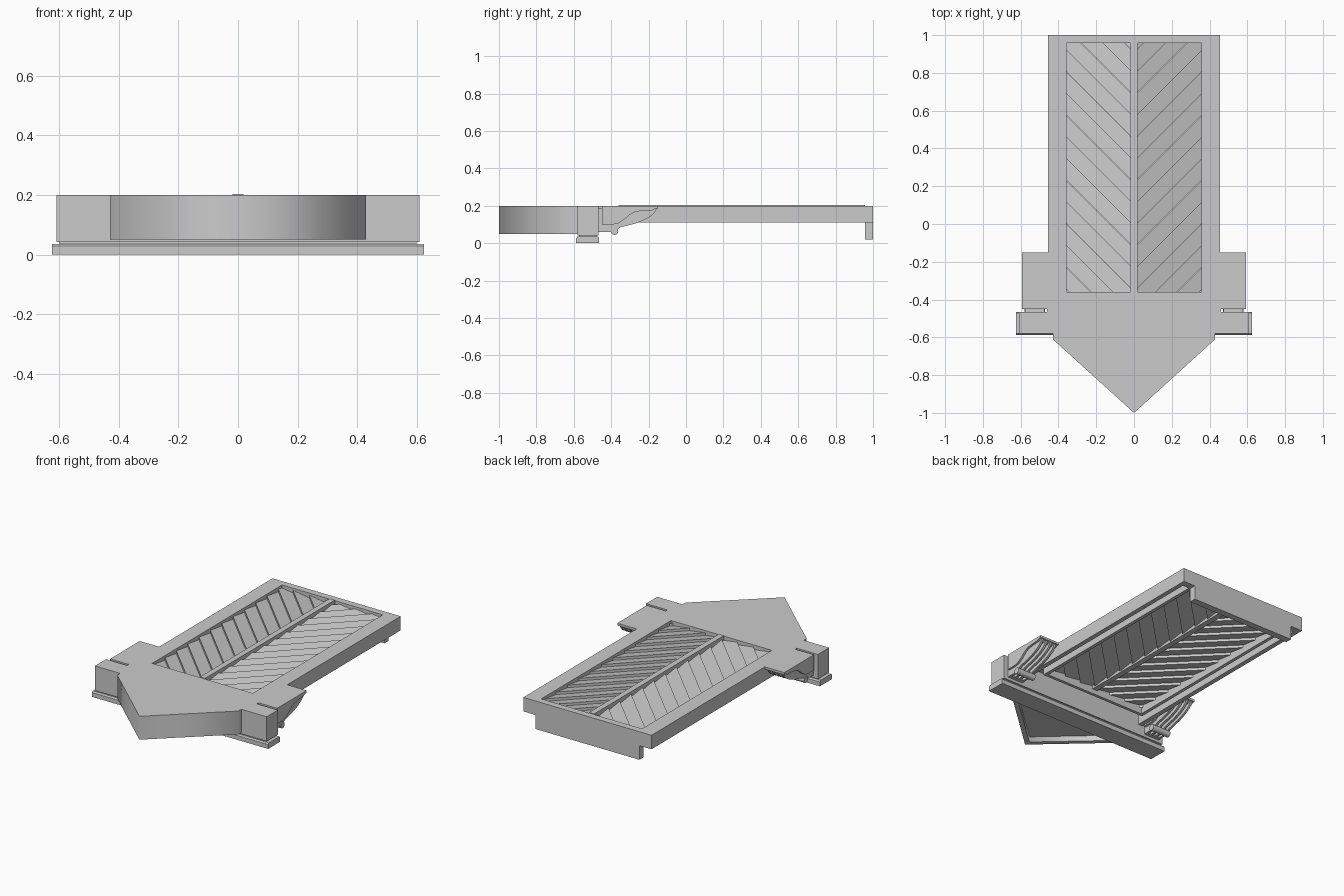
import bpy, bmesh, math
from mathutils import Vector

if "Cube" in bpy.data.objects:
    bpy.data.objects.remove(bpy.data.objects["Cube"])

grey = bpy.data.materials.new("plain_grey")
grey.diffuse_color = (0.6, 0.6, 0.6, 1)
grey.use_nodes = True
grey.node_tree.nodes["Principled BSDF"].inputs["Base Color"].default_value = grey.diffuse_color


def finish(name, bm, mirror=True, smooth_angle=None):
    # Drop faces lying on the centre plane, then mirror the half
    bmesh.ops.recalc_face_normals(bm, faces=bm.faces)
    if mirror:
        inner = [f for f in bm.faces if all(abs(v.co.x) < 1e-5 for v in f.verts)]
        bmesh.ops.delete(bm, geom=inner, context='FACES')
    if smooth_angle:
        for f in bm.faces:
            f.smooth = True
        for e in bm.edges:
            e.smooth = e.calc_face_angle(0) < math.radians(smooth_angle)
    mesh = bpy.data.meshes.new(name)
    bm.to_mesh(mesh)
    bm.free()
    mesh.materials.append(grey)
    ob = bpy.data.objects.new(name, mesh)
    bpy.context.collection.objects.link(ob)
    if mirror:
        ob.modifiers.new("mirror", 'MIRROR')
    return ob


def add_prism(bm, base, offset):
    off = Vector(offset)
    lo = [bm.verts.new(p) for p in base]
    hi = [bm.verts.new(Vector(p) + off) for p in base]
    bm.faces.new(lo)
    bm.faces.new(hi)
    n = len(base)
    for i in range(n):
        j = (i + 1) % n
        bm.faces.new((lo[i], lo[j], hi[j], hi[i]))


def plan(name, pts, z0, z1, smooth_angle=None):
    bm = bmesh.new()
    add_prism(bm, [(x, y, z0) for x, y in pts], (0, 0, z1 - z0))
    return finish(name, bm, smooth_angle=smooth_angle)


def box(name, x0, x1, y0, y1, z0, z1):
    return plan(name, [(x0, y0), (x1, y0), (x1, y1), (x0, y1)], z0, z1)


def side(name, pts, spans, smooth_angle=None):
    bm = bmesh.new()
    for x0, x1 in spans:
        add_prism(bm, [(x0, y, z) for y, z in pts], (x1 - x0, 0, 0))
    return finish(name, bm, smooth_angle=smooth_angle)


# Top deck: half outline wrapped round the panel opening
plan("top_deck", [(0, -1), (.43, -.61), (.43, -.58), (.61, -.58), (.61, -.467),
                  (.46, -.467), (.46, -.45), (.593, -.45), (.593, -.15),
                  (.455, -.15), (.455, 1), (0, 1), (0, .957), (.358, .957),
                  (.358, -.36), (0, -.36)], .185, .2, 86)

# Hollow frame walls under the deck
box("side_wall", .425, .455, -.467, 1, .11, .185)
box("opening_side_wall", .358, .38, -.38, .957, .11, .185)
box("opening_front_wall", 0, .358, -.38, -.36, .11, .185)
box("rear_wall", 0, .425, .957, 1, .11, .185)
box("rear_lip", 0, .37, .957, 1, .02, .11)

# Pointed nose: smooth outer wall with a recessed underside
plan("nose_wall", [(0, -1), (.43, -.61), (.43, -.57), (.40, -.57),
                   (.40, -.597), (0, -.96)], .05, .185, 86)
plan("nose_underside", [(0, -.965), (.405, -.6), (.405, -.57), (0, -.57)], .085, .18)

# Cross beam and its full-width foot
box("cross_beam", 0, .61, -.58, -.467, .042, .185)
box("beam_neck", 0, .6, -.573, -.475, .03, .042)
side("beam_foot", [(-.587, 0), (-.587, .028), (-.58, .036), (-.472, .036),
                   (-.465, .028), (-.465, 0)], [(0, .625)])
box("wing_link", .475, .575, -.47, -.445, .06, .185)

# Curved brackets below the wings
side("wing_bracket", [(-.45, .185), (-.45, .1), (-.39, .1), (-.36, .107),
                      (-.33, .127), (-.30, .153), (-.27, .168), (-.23, .174),
                      (-.18, .176), (-.165, .185)], [(.455, .593)], 30)
side("wing_rib", [(-.465, .11), (-.465, .06), (-.39, .06), (-.35, .085),
                  (-.27, .105), (-.22, .125), (-.18, .15), (-.165, .168),
                  (-.155, .187), (-.27, .187), (-.32, .15), (-.37, .11)],
     [(.47 + i * .032, .484 + i * .032) for i in range(4)], 30)
rod = [(-.382 + .02 * math.cos(a * math.tau / 20), .064 + .02 * math.sin(a * math.tau / 20))
       for a in range(20)]
side("bracket_rod", rod, [(.455, .585)], 30)

# Centre bar of the louvred panel
box("centre_bar", 0, .018, -.36, .957, .14, .204)

# Tilted diagonal slats, trimmed to the opening; the two halves tilt opposite ways
step = .115
w = step / math.sqrt(2)
HIGH, LOW, THICK = .186, .170, .022
for name, sx, z_a, z_b in (("right_slats", 1, HIGH, LOW), ("left_slats", -1, LOW, HIGH)):
    bm = bmesh.new()
    along = Vector((sx, 1, 0)).normalized()
    across = Vector((sx, -1, 0)).normalized()
    h = w / 2 - .0005
    section = [(-h, z_a), (h, z_b), (h, z_b - THICK), (-h, z_a - THICK)]
    for i in range(17):
        start = Vector((0, -.76 + i * step, 0)) - along * .1
        add_prism(bm, [start + across * s + Vector((0, 0, z)) for s, z in section], along * .8)
    for co, no in [((.01 * sx, 0, 0), (-sx, 0, 0)), ((.362 * sx, 0, 0), (sx, 0, 0)),
                   ((0, -.364, 0), (0, -1, 0)), ((0, .96, 0), (0, 1, 0))]:
        bmesh.ops.bisect_plane(bm, geom=bm.verts[:] + bm.edges[:] + bm.faces[:],
                               plane_co=co, plane_no=no, clear_outer=True)
        bmesh.ops.holes_fill(bm, edges=[e for e in bm.edges if e.is_boundary], sides=0)
    finish(name, bm, mirror=False)
